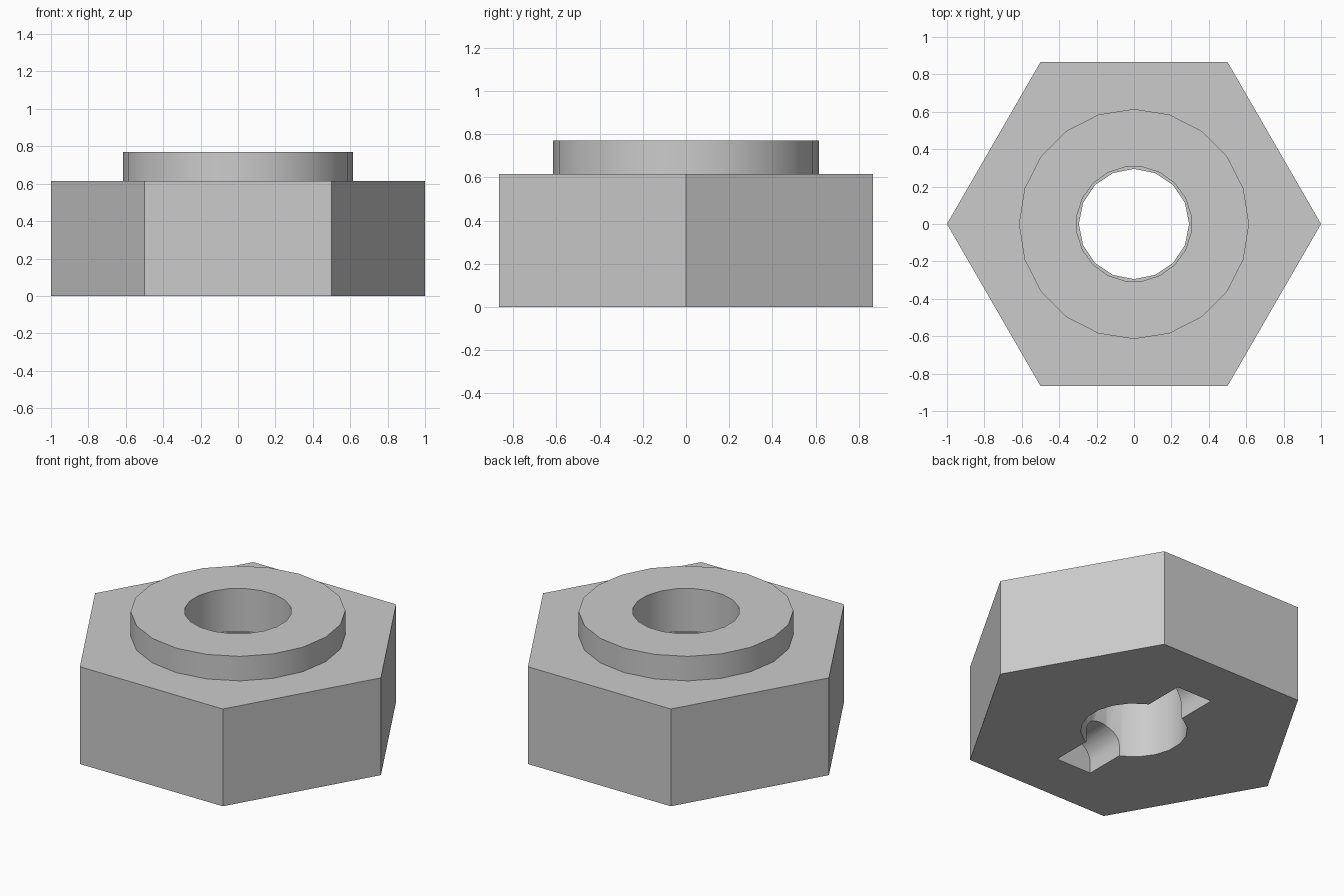
import bpy
import math

if "Cube" in bpy.data.objects:
    bpy.data.objects.remove(bpy.data.objects["Cube"])

BODY_H = 0.615
TOP = 0.77

steel = bpy.data.materials.new("grey_steel")
steel.use_nodes = True
grey = (0.6, 0.6, 0.6, 1)
steel.diffuse_color = grey
steel.node_tree.nodes["Principled BSDF"].inputs["Base Color"].default_value = grey


def prism(name, sides, radius, z0, z1, turn=0):
    """Upright prism; turn=0 puts a corner on the +y axis."""
    bpy.ops.mesh.primitive_cylinder_add(
        vertices=sides, radius=radius, depth=z1 - z0, location=(0, 0, (z0 + z1) / 2),
        rotation=(0, 0, math.radians(turn)))
    ob = bpy.context.object
    ob.name = name
    bpy.ops.object.transform_apply(location=True, rotation=True, scale=True)
    return ob


def combine(target, tool, operation):
    """Apply a boolean and discard the tool object."""
    mod = target.modifiers.new(operation, "BOOLEAN")
    mod.operation = operation
    mod.solver = "EXACT"
    mod.object = tool
    bpy.context.view_layer.objects.active = target
    bpy.ops.object.modifier_apply(modifier=mod.name)
    bpy.data.objects.remove(tool)


def arched_slot(name, half_width, spring_z, half_length, steps=16):
    """Round-topped channel running along y, open at the bottom."""
    section = [(-half_width, -0.1), (half_width, -0.1)]
    for i in range(steps + 1):
        a = math.pi * i / steps
        section.append((half_width * math.cos(a), spring_z + half_width * math.sin(a)))
    n = len(section)
    verts = [(x, y, z) for y in (-half_length, half_length) for x, z in section]
    faces = [(i, (i + 1) % n, n + (i + 1) % n, n + i) for i in range(n)]
    faces += [tuple(reversed(range(n))), tuple(range(n, 2 * n))]
    mesh = bpy.data.meshes.new(name)
    mesh.from_pydata(verts, [], faces)
    ob = bpy.data.objects.new(name, mesh)
    bpy.context.collection.objects.link(ob)
    # consistent outward normals
    bpy.ops.object.select_all(action="DESELECT")
    ob.select_set(True)
    bpy.context.view_layer.objects.active = ob
    bpy.ops.object.mode_set(mode="EDIT")
    bpy.ops.mesh.select_all(action="SELECT")
    bpy.ops.mesh.normals_make_consistent(inside=False)
    bpy.ops.object.mode_set(mode="OBJECT")
    return ob


# Hexagonal body with a round collar
nut = prism("hex_nut", 6, 1.0, 0, BODY_H, turn=30)
combine(nut, prism("collar", 20, 0.615, 0.55, TOP), "UNION")

# Bore: wider at both ends, with a thin lip inside
combine(nut, prism("lip_bore", 16, 0.295, -0.1, TOP + 0.1), "DIFFERENCE")
combine(nut, prism("upper_bore", 20, 0.308, 0.5, TOP + 0.1, turn=9), "DIFFERENCE")
combine(nut, prism("lower_bore", 20, 0.306, -0.1, 0.48, turn=9), "DIFFERENCE")

# Arched slot across the underside
combine(nut, arched_slot("slot", 0.124, 0.062, 0.538), "DIFFERENCE")

nut.data.materials.clear()
nut.data.materials.append(steel)
for face in nut.data.polygons:
    face.material_index = 0
bpy.ops.object.select_all(action="DESELECT")
nut.select_set(True)
bpy.context.view_layer.objects.active = nut
bpy.ops.object.shade_smooth_by_angle(angle=math.radians(30))
